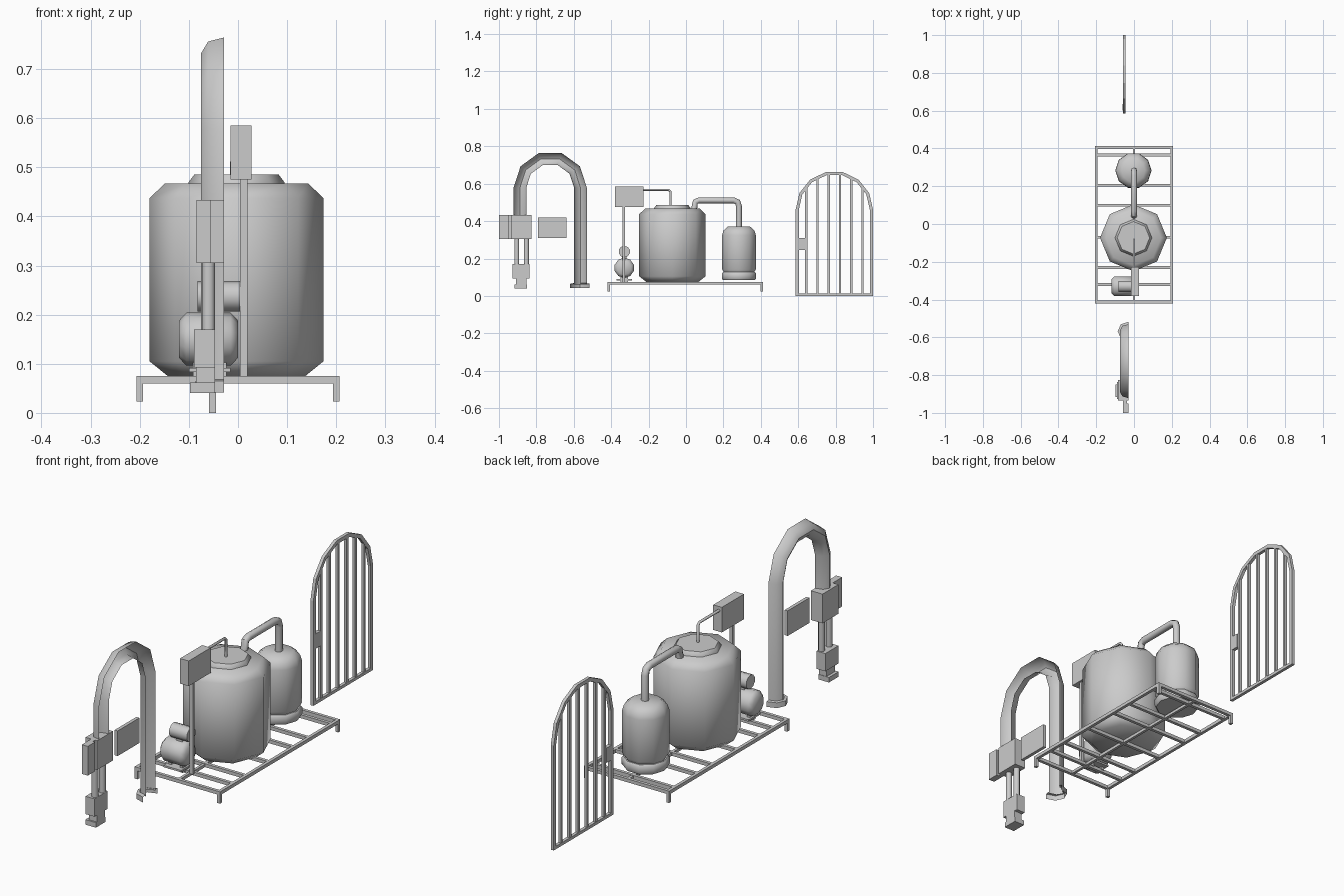
import bpy, bmesh
from math import sin, cos, pi, radians
from mathutils import Matrix

if "Cube" in bpy.data.objects:
    bpy.data.objects.remove(bpy.data.objects["Cube"])


def finish(name, bm, smooth=False, fix=True):
    if fix:
        bmesh.ops.recalc_face_normals(bm, faces=bm.faces)
    me = bpy.data.meshes.new(name)
    bm.to_mesh(me)
    bm.free()
    ob = bpy.data.objects.new(name, me)
    bpy.context.collection.objects.link(ob)
    bpy.ops.object.select_all(action='DESELECT')
    ob.select_set(True)
    bpy.context.view_layer.objects.active = ob
    if smooth:
        bpy.ops.object.shade_smooth_by_angle(angle=radians(50))
    return ob


def box(name, x0, x1, y0, y1, z0, z1):
    bm = bmesh.new()
    m = Matrix.Translation(((x0 + x1) / 2, (y0 + y1) / 2, (z0 + z1) / 2))
    bmesh.ops.create_cube(bm, size=1, matrix=m @ Matrix.Diagonal((x1 - x0, y1 - y0, z1 - z0, 1)))
    return finish(name, bm)


def lathe(name, profile, loc, sides=8, turn=0, along_x=False):
    bm = bmesh.new()
    rings = [[bm.verts.new((r * cos(2 * pi * i / sides + turn), r * sin(2 * pi * i / sides + turn), z))
              for i in range(sides)] for r, z in profile]
    for a, b in zip(rings, rings[1:]):
        for i in range(sides):
            j = (i + 1) % sides
            bm.faces.new((a[i], a[j], b[j], b[i]))
    bm.faces.new(rings[0][::-1])
    bm.faces.new(rings[-1])
    m = Matrix.Translation(loc)
    if along_x:
        m = m @ Matrix.Rotation(pi / 2, 4, 'Y')
    bm.transform(m)
    return finish(name, bm, True)


def pipe(name, points, radius):
    cu = bpy.data.curves.new(name, 'CURVE')
    cu.dimensions = '3D'
    cu.bevel_depth = radius
    cu.bevel_resolution = 2
    cu.use_fill_caps = True
    sp = cu.splines.new('POLY')
    sp.points.add(len(points) - 1)
    for p, co in zip(sp.points, points):
        p.co = (*co, 1)
    ob = bpy.data.objects.new(name, cu)
    bpy.context.collection.objects.link(ob)
    bpy.ops.object.select_all(action='DESELECT')
    ob.select_set(True)
    bpy.context.view_layer.objects.active = ob
    bpy.ops.object.convert(target='MESH')
    bpy.ops.object.shade_smooth_by_angle(angle=radians(50))


# half-round open shell swept in the y-z plane: frames are (y, z, angle, scale)
HALF = [(0, .034), (.033, .025), (.047, 0), (.033, -.025), (0, -.034)]


def half_shell(name, frames):
    bm = bmesh.new()
    rows = [[bm.verts.new((-.028 - d * (1 + (s - 1) * .5), y + o * s * cos(a), z + o * s * sin(a)))
             for d, o in HALF] for y, z, a, s in frames]
    for a, b in zip(rows, rows[1:]):
        for i in range(len(HALF) - 1):
            bm.faces.new((a[i], a[i + 1], b[i + 1], b[i]))
    return finish(name, bm, True)


# skid frame: rails, cross beams, corner legs
for n, x in (("left", -.2), ("right", .2)):
    box(f"skid_rail_{n}", x - .007, x + .007, -.42, .412, .06, .075)
    for m, y in (("front", -.413), ("back", .405)):
        box(f"skid_leg_{m}_{n}", x - .007, x + .007, y - .007, y + .007, .023, .062)
box("skid_centre_rail", -.006, .006, -.413, .405, .06, .073)
for i, y in enumerate((-.413, -.32, -.23, -.07, .1, .205, .365, .405)):
    box(f"skid_cross_beam_{i}", -.2, .2, y - .007, y + .007, .06, .075)

# main tank with stepped lid
lathe("main_tank", [(.14, .075), (.177, .105), (.177, .437), (.146, .467)], (-.003, -.073, 0))
lathe("main_tank_lid", [(.098, .46), (.098, .469), (.086, .485)], (-.003, -.073, 0))

# small tank on a base ring
lathe("small_tank", [(.08, .12), (.095, .142), (.095, .325), (.087, .35), (.062, .371)],
      (-.003, .283, 0), 10)
lathe("small_tank_base", [(.09, .085), (.096, .093), (.096, .12), (.09, .127)], (-.003, .283, 0), 10)

# transfer pipe between the tanks
pipe("transfer_pipe", [(0, .283, .36), (0, .283, .48), (0, .276, .502), (0, .255, .511),
                       (0, .07, .511), (0, .05, .503), (0, .043, .46)], .016)

# control box, post and cable
box("control_box", -.015, .027, -.38, -.227, .475, .585)
box("control_post", .004, .019, -.34, -.327, .07, .48)
pipe("control_cable", [(0, -.24, .567), (0, -.092, .567), (0, -.083, .558), (0, -.083, .48)], .006)

# pump and motor
lathe("pump_body", [(.038, -.06), (.054, -.045), (.054, .045), (.038, .06)],
      (-.06, -.33, .15), 10, 0, True)
lathe("pump_motor", [(.031, -.043), (.031, .043)], (-.039, -.33, .237), 10, 0, True)
box("pump_neck", -.06, -.03, -.342, -.318, .19, .22)
box("pump_base", -.1, -.015, -.372, -.29, .083, .091)
for i, x in enumerate((-.085, -.03)):
    box(f"pump_foot_{i}", x - .007, x + .007, -.35, -.31, .07, .11)

# arched half pipe standing in front
arc = [(-.726 + .162 * cos(a), .578 + .162 * sin(a), a, 1) for a in (i * pi / 5 for i in range(6))]
half_shell("arched_pipe", [(-.564, .06, 0, 1)] + arc + [(-.888, .42, pi, 1)])
half_shell("arch_foot", [(-.568, .068, 0, 1), (-.568, .065, 0, 1.5), (-.568, .042, 0, 1.5)])

# boxes on the arch
box("valve_block", -.084, -.028, -.935, -.825, .305, .433)
box("valve_front_panel", -.057, -.028, -1, -.95, .305, .433)
box("valve_panel_link", -.057, -.038, -.955, -.93, .305, .433)
box("valve_plate", -.045, -.03, -.79, -.64, .31, .42)

# paired pipes and outlet under the valve block
for i, y in enumerate((-.905, -.853)):
    lathe(f"outlet_pipe_{i}", [(.014, .16), (.014, .31)], (-.06, y, 0), 8, pi / 8)
box("outlet_block", -.09, -.047, -.927, -.836, .092, .17)
box("outlet_neck", -.085, -.047, -.91, -.852, .06, .093)
box("outlet_flange", -.098, -.047, -.917, -.85, .04, .062)


# arched gate: frame, bars, latch
def gate_loop(r, base):
    pts = [(.793 + r * cos(i * pi / 7), .46 + r * sin(i * pi / 7)) for i in range(8)]
    return [(.793 + r, base)] + pts + [(.793 - r, base)]


bm = bmesh.new()
loops = [[bm.verts.new((x, y, z)) for y, z in gate_loop(r, b)]
         for r, b, x in ((.207, 0, -.059), (.207, 0, -.045), (.19, .013, -.045), (.19, .013, -.059))]
for k in range(4):
    a, b = loops[k], loops[(k + 1) % 4]
    for i in range(len(a)):
        j = (i + 1) % len(a)
        bm.faces.new((a[i], a[j], b[j], b[i]))
finish("gate_frame", bm)
for i in range(6):
    y = .793 + (i - 2.5) * .06
    top = .46 + (.194 ** 2 - (y - .793) ** 2) ** .5
    box(f"gate_bar_{i}", -.058, -.046, y - .006, y + .006, .006, top)
box("gate_latch", -.06, -.044, .6, .635, .245, .31)
